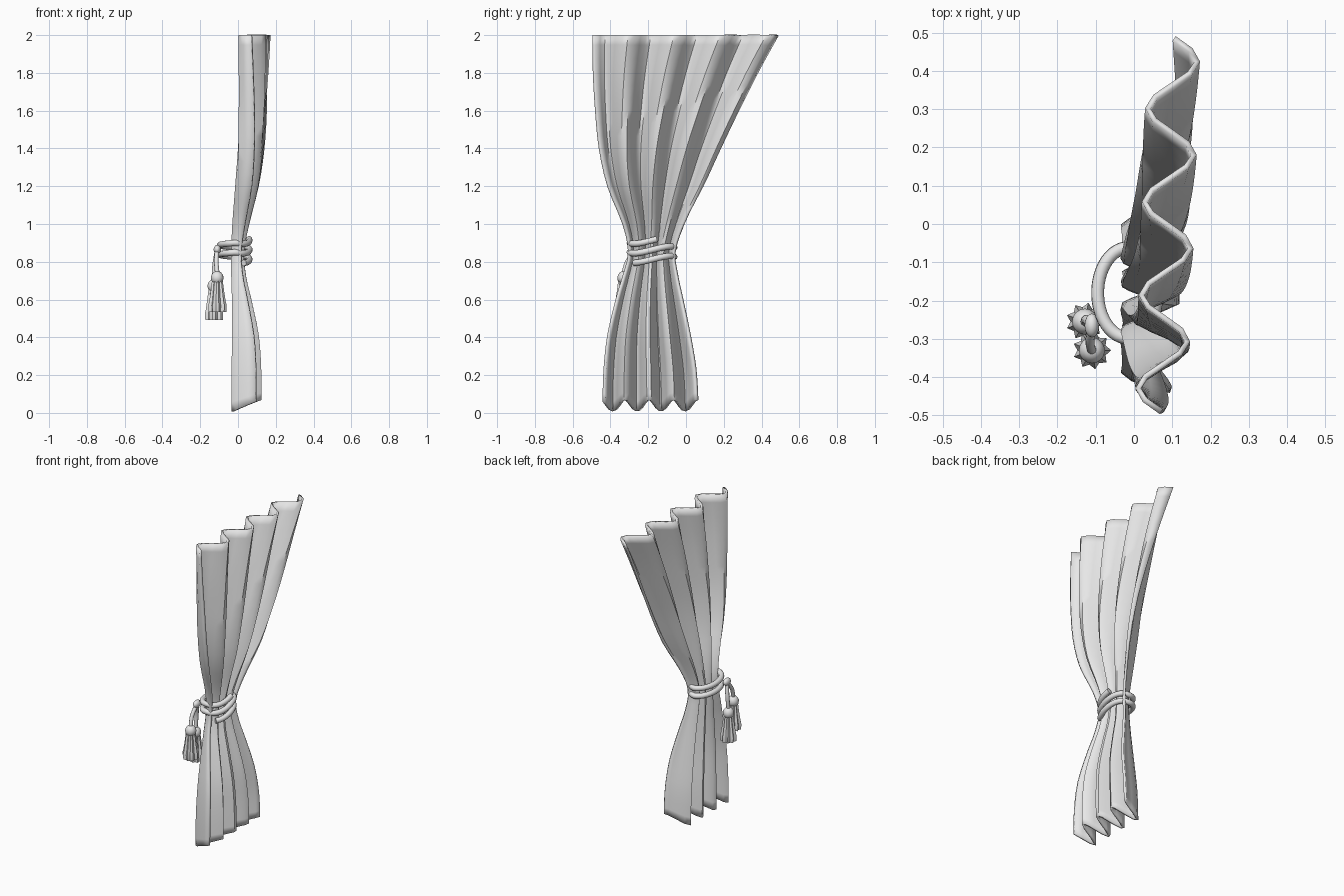
import bpy, bmesh
from math import sin, cos, pi, radians
from mathutils import Vector

if "Cube" in bpy.data.objects:
    bpy.data.objects.remove(bpy.data.objects["Cube"], do_unlink=True)

GREY = (0.8, 0.8, 0.8, 1)
cloth = bpy.data.materials.new("light_grey_cloth")
cloth.use_nodes = True
cloth.diffuse_color = GREY
cloth.node_tree.nodes["Principled BSDF"].inputs["Base Color"].default_value = GREY


def finish(obj, angle=50):
    """Apply the material and smooth shading with sharp edges kept."""
    obj.data.materials.append(cloth)
    bpy.ops.object.select_all(action="DESELECT")
    obj.select_set(True)
    bpy.context.view_layer.objects.active = obj
    bpy.ops.object.shade_smooth_by_angle(angle=radians(angle))


def grid_object(name, rows, closed=False):
    """Skin a list of equally long point rows with quads."""
    bm = bmesh.new()
    grid = [[bm.verts.new(p) for p in row] for row in rows]
    n = len(rows[0])
    for low, high in zip(grid, grid[1:]):
        for i in range(n if closed else n - 1):
            j = (i + 1) % n
            bm.faces.new((low[i], low[j], high[j], high[i]))
    if closed:
        bm.faces.new(grid[0][::-1])
        bm.faces.new(grid[-1])
    bmesh.ops.recalc_face_normals(bm, faces=bm.faces)
    mesh = bpy.data.meshes.new(name)
    bm.to_mesh(mesh)
    bm.free()
    obj = bpy.data.objects.new(name, mesh)
    bpy.context.collection.objects.link(obj)
    return obj


def smooth_rows(keys, steps):
    """Catmull-Rom interpolation through key rows."""
    keys = [Vector(k) for k in keys]
    out = []
    for i in range(len(keys) - 1):
        a, b = keys[max(i - 1, 0)], keys[i]
        c, d = keys[i + 1], keys[min(i + 2, len(keys) - 1)]
        for s in range(steps):
            t = s / steps
            out.append(b + (c - a) * (t / 2)
                       + (a * 2 - b * 5 + c * 4 - d) * (t * t / 2)
                       + (b * 3 - a - c * 3 + d) * (t ** 3 / 2))
    return out + [keys[-1]]


def tube(name, points, radius):
    """Round cord along a path, turned into a mesh."""
    curve = bpy.data.curves.new(name, "CURVE")
    curve.dimensions = "3D"
    curve.bevel_depth = radius
    curve.bevel_resolution = 3
    curve.use_fill_caps = True
    spline = curve.splines.new("POLY")
    spline.points.add(len(points) - 1)
    for p, co in zip(spline.points, points):
        p.co = (*co, 1)
    obj = bpy.data.objects.new(name, curve)
    bpy.context.collection.objects.link(obj)
    bpy.ops.object.select_all(action="DESELECT")
    obj.select_set(True)
    bpy.context.view_layer.objects.active = obj
    bpy.ops.object.convert(target="MESH")
    finish(bpy.context.object)


# Curtain outline: height, near edge, far edge, depth centre, fold depth
OUTLINE = [
    (0, -.435, .06, .045, .072), (.2, -.43, .05, .045, .072),
    (.4, -.41, .02, .04, .064), (.6, -.365, -.02, .02, .044),
    (.72, -.33, -.045, .005, .032), (.85, -.3, -.06, 0, .027),
    (1, -.33, -.01, .017, .037), (1.2, -.41, .09, .05, .054),
    (1.4, -.455, .18, .07, .06), (1.6, -.475, .275, .08, .062),
    (1.8, -.487, .375, .085, .062), (2, -.49, .485, .088, .062),
]
COLUMNS = 32


def curtain_row(key):
    """Four folds; both side edges turn towards +x below the top."""
    height, near, far, centre, depth = key
    spread = min(max((height - .85) / 1.15, 0), 1)
    start = pi * (-.75 + .25 * spread)
    end = pi * (7 + .5 * spread)
    row = []
    for i in range(COLUMNS + 1):
        t = i / COLUMNS
        wave = -cos(start + (end - start) * t)
        y = near + (far - near) * t
        x = centre + depth * wave + .035 * y * (height / 2) ** 2
        lift = (.008 + .03 * (1 + wave)) * (1 - height / 2) ** 8
        row.append((x, y, height + lift))
    return row


curtain = grid_object("curtain", [curtain_row(k) for k in smooth_rows(OUTLINE, 3)])
solid = curtain.modifiers.new("thickness", "SOLIDIFY")
solid.thickness = .015
solid.offset = 0
finish(curtain)

# Tieback rope: descending coil round the gathered waist
rope = []
for i in range(97):
    t = i / 96
    a = radians(-12 + 785 * t)
    side = cos(a)
    x = -.015 + (.075 if side > 0 else .08) * side
    y = -.18 - .118 * sin(a)
    z = .915 - .11 * t - .022 * sin(a) * max(side, 0)
    rope.append((x, y, z))
tube("tieback_rope", rope, .017)

# Tassels: domed cap over a pleated, flaring skirt, each on a cord
POINTS = 9
CAP = [(.004, .215), (.018, .211), (.029, .198), (.034, .182), (.031, .165), (.024, .155)]
SKIRT = [(.029, .168), (.038, .1), (.046, .05), (.05, .035), (.048, 0)]
KNOT = Vector((-.11, -.265, .865))


def ring(cx, cy, z, radius, inner, count):
    """Circle of points, every second one pulled in for pleats."""
    return [(cx + cos(2 * pi * i / count) * radius * (inner if i % 2 else 1),
             cy + sin(2 * pi * i / count) * radius * (inner if i % 2 else 1), z)
            for i in range(count)]


for label, cx, cy, base in (("rear", -.128, -.255, .492), ("front", -.11, -.33, .535)):
    cap = grid_object(label + "_tassel_cap",
                      [ring(cx, cy, base + z, r, 1, 16) for r, z in CAP], True)
    finish(cap)
    skirt = grid_object(label + "_tassel_skirt",
                        [ring(cx, cy, base + z, r, .76, POINTS * 2) for r, z in SKIRT], True)
    finish(skirt, 20)
    top = Vector((cx, cy, base + .205))
    mid = (top + KNOT) / 2 + Vector((-.005, (cy + .29) * .3, 0))
    tube(label + "_tassel_cord", smooth_rows([KNOT, mid, top], 6), .012)

# Knot where the cords hang from the rope
bpy.ops.mesh.primitive_uv_sphere_add(segments=16, ring_count=10, radius=.024, location=KNOT)
knot = bpy.context.object
knot.name = "cord_knot"
knot.scale = (.8, 1.3, 1)
finish(knot)
